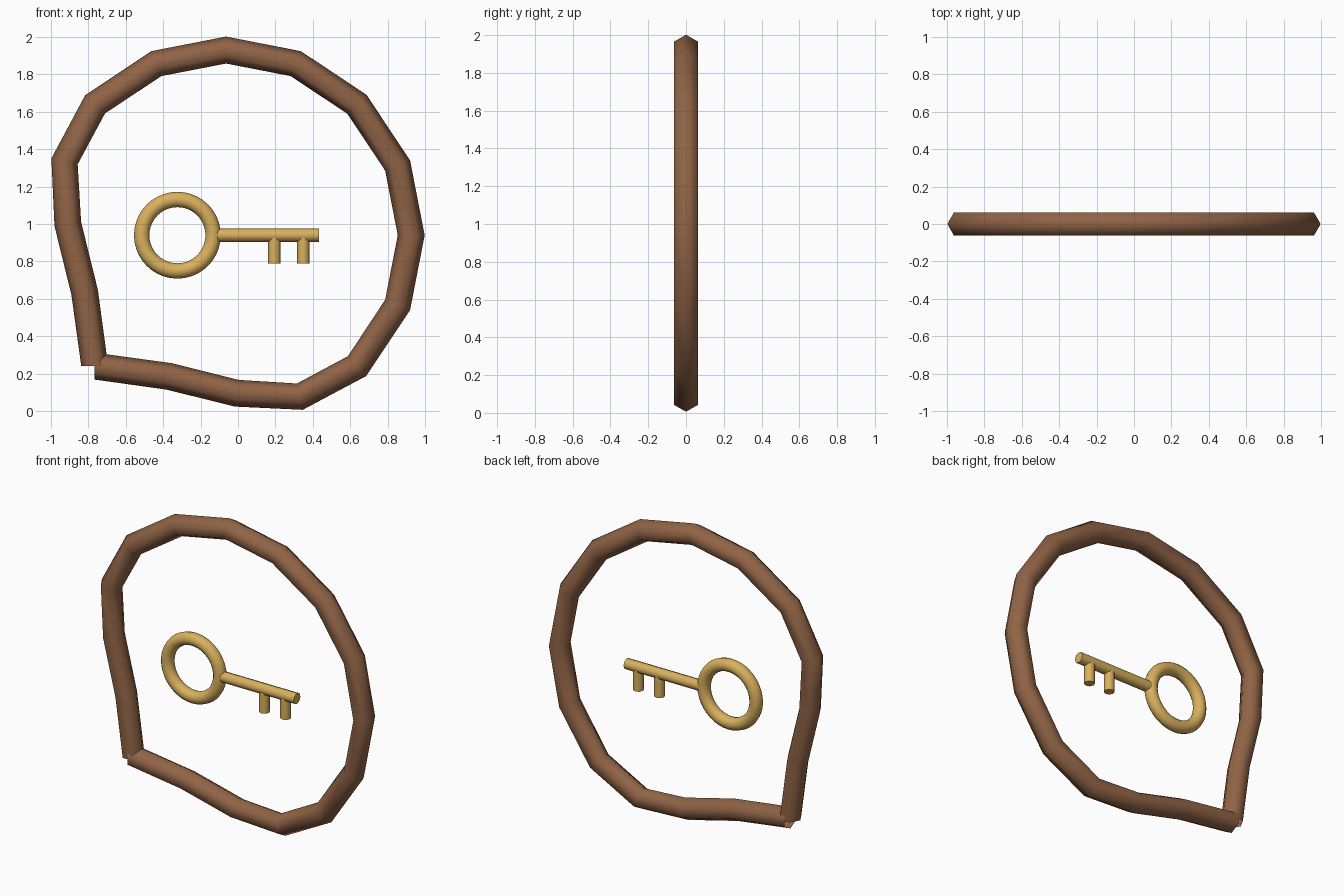
import bpy, bmesh, math
from mathutils import Vector
from mathutils.geometry import interpolate_bezier

if "Cube" in bpy.data.objects:
    bpy.data.objects.remove(bpy.data.objects["Cube"])

CX, CZ, R = -0.064, 0.94, 0.99      # centre and radius of the loop's round part
TUBE = 0.072                        # loop thickness


def material(name, rgb):
    m = bpy.data.materials.new(name)
    m.diffuse_color = (*rgb, 1)
    m.use_nodes = True
    m.node_tree.nodes["Principled BSDF"].inputs["Base Color"].default_value = m.diffuse_color
    return m


brown = material("brown leather", (0.28, 0.126, 0.061))
gold = material("gold", (0.70, 0.44, 0.11))


def finish(obj, name, mat, angle):
    obj.name = name
    obj.data.materials.append(mat)
    bpy.ops.object.select_all(action='DESELECT')
    obj.select_set(True)
    bpy.context.view_layer.objects.active = obj
    if angle is None:
        bpy.ops.object.shade_smooth()
    else:
        bpy.ops.object.shade_smooth_by_angle(angle=math.radians(angle))


# Teardrop loop: three quarter arcs, each end pulled into a corner at lower left
def on_circle(deg):
    a = math.radians(deg)
    return Vector((CX + R * math.cos(a), 0, CZ + R * math.sin(a)))


def along(deg):
    a = math.radians(deg)
    return Vector((-math.sin(a), 0, math.cos(a))) * H


H = R * 0.5523
corner = Vector((CX - 0.702, 0, CZ - 0.70))
up, right = Vector((0, 0, H)), Vector((H, 0, 0))
knots = [(corner, None, up),
         (on_circle(135), along(135), -along(135)),
         (on_circle(45), along(45), -along(45)),
         (on_circle(-45), along(-45), -along(-45)),
         (corner, right, None)]
path = []
for (p, _, out), (q, inn, _) in zip(knots, knots[1:]):
    pts = interpolate_bezier(p, p + out, q + inn, q, 5)
    path += pts if not path else pts[1:]

# Six-sided tube swept along the path, open at both ends
bm = bmesh.new()
rings = []
last = len(path) - 1
for i, p in enumerate(path):
    if i == 0:
        t = up.normalized()
    elif i == last:
        t = -right.normalized()
    else:
        t = ((path[i + 1] - p).normalized() + (p - path[i - 1]).normalized()).normalized()
    n = Vector((-t.z, 0, t.x))
    rings.append([bm.verts.new(p + TUBE * (math.cos(a) * n + math.sin(a) * Vector((0, 1, 0))))
                  for a in (k * math.pi / 3 for k in range(6))])
for r, s in zip(rings, rings[1:]):
    for k in range(6):
        bm.faces.new((r[k], r[(k + 1) % 6], s[(k + 1) % 6], s[k]))
bmesh.ops.recalc_face_normals(bm, faces=bm.faces)
mesh = bpy.data.meshes.new("cord_loop")
bm.to_mesh(mesh)
bm.free()
loop = bpy.data.objects.new("cord_loop", mesh)
bpy.context.collection.objects.link(loop)
finish(loop, "cord_loop", brown, None)

# Key bow
bpy.ops.mesh.primitive_torus_add(major_radius=0.191, minor_radius=0.041,
                                 major_segments=40, minor_segments=12,
                                 location=(-0.324, 0, CZ), rotation=(math.pi / 2, 0, 0))
finish(bpy.context.object, "key_bow", gold, None)


def rod(name, radius, length, loc, rot):
    bpy.ops.mesh.primitive_cylinder_add(vertices=8, radius=radius, depth=length,
                                        location=loc, rotation=rot)
    finish(bpy.context.object, name, gold, 50)


# Key shaft and teeth
x0, x1 = -0.133, 0.433
rod("key_shaft", 0.036, x1 - x0, ((x0 + x1) / 2, 0, CZ), (0, math.pi / 2, 0))
for i, x in enumerate((0.194, 0.349)):
    rod(f"key_tooth_{i + 1}", 0.033, 0.14, (x, 0, 0.86), (0, 0, 0))
